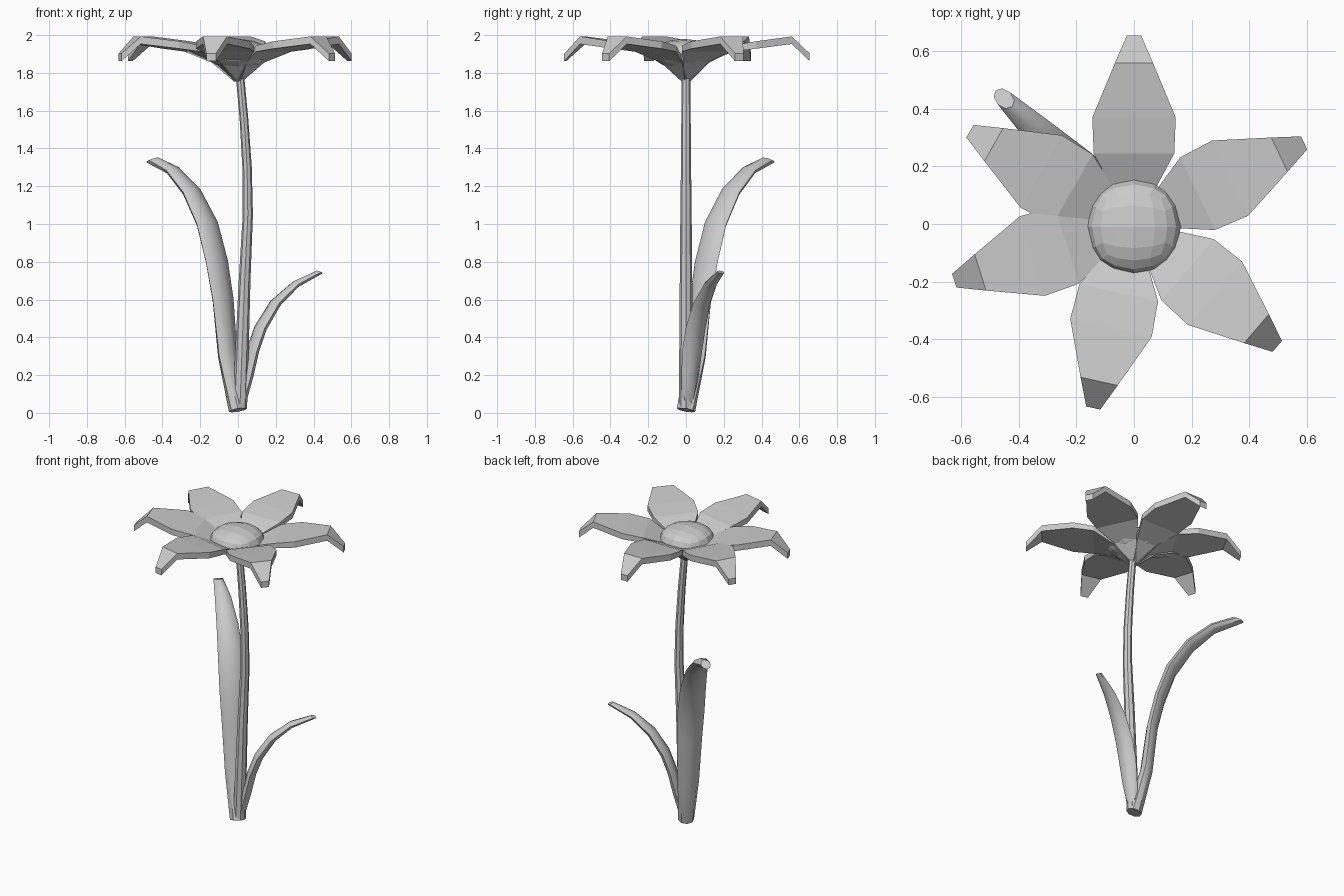
import bpy, bmesh, math
from mathutils import Vector

if "Cube" in bpy.data.objects:
    bpy.data.objects.remove(bpy.data.objects["Cube"])


def make_object(name, bm, smooth=None):
    bmesh.ops.recalc_face_normals(bm, faces=bm.faces)
    me = bpy.data.meshes.new(name)
    bm.to_mesh(me)
    bm.free()
    ob = bpy.data.objects.new(name, me)
    bpy.context.collection.objects.link(ob)
    if smooth:
        bpy.ops.object.select_all(action='DESELECT')
        ob.select_set(True)
        bpy.context.view_layer.objects.active = ob
        bpy.ops.object.shade_smooth_by_angle(angle=math.radians(smooth))
    return ob


def skin(name, rings, smooth=None):
    """Bridge a list of equal-length point rings and cap both ends."""
    bm = bmesh.new()
    vs = [[bm.verts.new(p) for p in ring] for ring in rings]
    n = len(vs[0])
    for a, b in zip(vs, vs[1:]):
        for i in range(n):
            j = (i + 1) % n
            bm.faces.new((a[i], a[j], b[j], b[i]))
    bm.faces.new(vs[0])
    bm.faces.new(vs[-1])
    return make_object(name, bm, smooth)


def sweep(name, rows, angle=0, sides=8, end_tangent=None, smooth=40):
    """Rows are (reach, z, half width, half thickness) in a vertical plane."""
    d = Vector((math.cos(angle), math.sin(angle), 0))
    s = Vector((-d.y, d.x, 0))
    pts = [d * r[0] + Vector((0, 0, r[1])) for r in rows]
    rings = []
    for i, (p, row) in enumerate(zip(pts, rows)):
        t = (pts[min(i + 1, len(pts) - 1)] - pts[max(i - 1, 0)]).normalized()
        if end_tangent and i == len(pts) - 1:
            t = (d * end_tangent[0] + Vector((0, 0, end_tangent[1]))).normalized()
        n = s.cross(t)
        rings.append([p + s * row[2] * math.cos(a) + n * row[3] * math.sin(a)
                      for a in (2 * math.pi * k / sides for k in range(sides))])
    return skin(name, rings, smooth)


# stem
sweep("stem", [(0.01, 0.025, .038, .038), (0.02, 0.3, .036, .036),
               (0.035, 0.7, .033, .031), (0.052, 1.05, .03, .027),
               (0.048, 1.3, .027, .025), (0.032, 1.55, .025, .023),
               (0.01, 1.79, .023, .022)])

# tall leaf with a slanted, cut-off tip
sweep("tall_leaf", [(0, 0.015, .05, .048), (.075, 0.3, .066, .038),
                    (.11, 0.6, .078, .034), (.155, 0.8, .084, .034),
                    (.225, 1.0, .08, .034), (.34, 1.17, .067, .032),
                    (.48, 1.285, .05, .026), (.628, 1.338, .03, .043)],
      math.radians(136), end_tangent=(.33, .94))

# short leaf
sweep("short_leaf", [(.02, .06, .035, .025), (.055, .2, .05, .028),
                     (.085, .33, .057, .028), (.13, .45, .057, .028),
                     (.215, .58, .05, .026), (.33, .68, .037, .02),
                     (.47, .746, .02, .018)],
      math.radians(23), end_tangent=(.4, .92))

# petals: reach, underside z, top z, half width
petal = [(.015, 1.755, 1.84, .018), (.12, 1.855, 1.89, .073),
         (.245, 1.912, 1.945, .14), (.37, 1.928, 1.967, .145),
         (.56, 1.953, 1.993, .066), (.655, 1.862, 1.902, .025)]
for k, deg in enumerate((90, 25.5, -40.5, -102.5, -162.5, 150.5)):
    a = math.radians(deg)
    d = Vector((math.cos(a), math.sin(a), 0))
    s = Vector((-d.y, d.x, 0))
    rings = []
    for r, lo, hi, w in petal:
        c = d * r
        rings.append([c + s * x + Vector((0, 0, z))
                      for x, z in ((-w, lo), (w, lo), (w, hi), (-w, hi))])
    skin(f"petal_{k + 1}", rings)

# faceted flower centre: a gridded cube rounded into a flat dome
bm = bmesh.new()
bmesh.ops.create_cube(bm, size=2)
bmesh.ops.subdivide_edges(bm, edges=bm.edges[:], cuts=3, use_grid_fill=True)
for v in bm.verts:
    p = v.co.normalized()
    v.co = Vector((p.x * .163, p.y * .165 - .01, p.z * .08 + 1.9))
make_object("flower_centre", bm)
